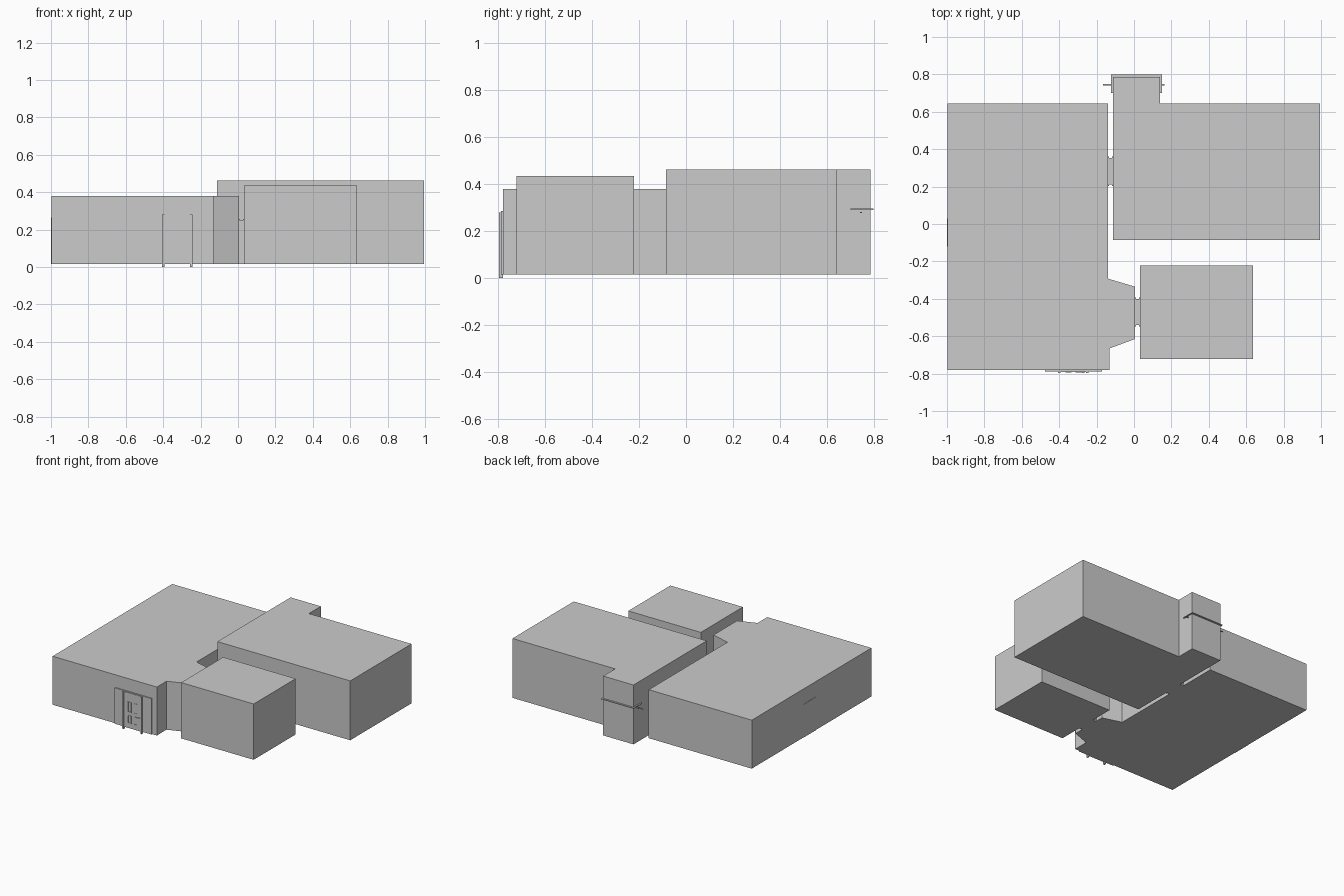
import bpy, bmesh

if "Cube" in bpy.data.objects:
    bpy.data.objects.remove(bpy.data.objects["Cube"])

FLOOR = 0.015


def prism(name, pts, z0, z1):
    """Extrude a plan outline from z0 to z1."""
    bm = bmesh.new()
    base = bm.faces.new([bm.verts.new((x, y, z0)) for x, y in pts])
    ext = bmesh.ops.extrude_face_region(bm, geom=[base])
    top = [v for v in ext["geom"] if isinstance(v, bmesh.types.BMVert)]
    bmesh.ops.translate(bm, verts=top, vec=(0, 0, z1 - z0))
    bmesh.ops.recalc_face_normals(bm, faces=bm.faces)
    mesh = bpy.data.meshes.new(name)
    bm.to_mesh(mesh)
    bm.free()
    ob = bpy.data.objects.new(name, mesh)
    bpy.context.collection.objects.link(ob)
    return ob


def box(name, x0, x1, y0, y1, z0, z1):
    return prism(name, [(x0, y0), (x1, y0), (x1, y1), (x0, y1)], z0, z1)


# Main hall with the splayed bay on its right side
prism("main_hall", [(-0.998, -0.78), (-0.13, -0.78), (-0.13, -0.665),
                    (0.005, -0.615), (0.005, -0.335), (-0.14, -0.292),
                    (-0.14, 0.643), (-0.998, 0.643)], FLOOR, 0.38)

# Large room with the chimney alcove at the back
prism("large_room", [(-0.112, -0.086), (0.995, -0.086), (0.995, 0.643),
                     (0.14, 0.643), (0.14, 0.785), (-0.112, 0.785)],
      FLOOR, 0.462)

# Small room
box("small_room", 0.032, 0.636, -0.722, -0.222, FLOOR, 0.435)

# Doorway passages between the rooms
for name, x0, x1, yc in (("large_room_doorway", -0.14, -0.112, 0.282),
                         ("small_room_doorway", 0.005, 0.032, -0.47)):
    box(name, x0, x1, yc - 0.07, yc + 0.07, FLOOR, 0.25)
    # Slim casing on both ends of the passage
    for side, a, b in (("a", x0, x0 + 0.006), ("b", x1 - 0.006, x1)):
        box(name + "_casing_" + side, a, b, yc - 0.078, yc + 0.078, FLOOR, 0.256)

# Mantel shelf and thin rod poking through the chimney walls
box("mantel_shelf", -0.122, 0.15, 0.70, 0.798, 0.290, 0.295)
box("mantel_rod", -0.166, 0.162, 0.741, 0.749, 0.277, 0.281)

# Front entrance: surround, leaf and jambs
box("entrance_surround", -0.475, -0.17, -0.788, -0.78, FLOOR, 0.285)
box("entrance_leaf", -0.40, -0.25, -0.791, -0.78, FLOOR, 0.28)
for i, x in enumerate((-0.40, -0.25)):
    box(f"entrance_jamb_{i}", x - 0.006, x + 0.006, -0.797, -0.78, 0.0, 0.28)

# Raised moulding around the four door panels
for i, x in enumerate((-0.365, -0.313)):
    for j, (z0, z1) in enumerate(((0.052, 0.112), (0.135, 0.212))):
        n = f"door_panel_{i}{j}"
        y0, y1, w, t = -0.794, -0.79, 0.03, 0.005
        box(n + "_left", x, x + t, y0, y1, z0, z1)
        box(n + "_right", x + w - t, x + w, y0, y1, z0, z1)
        box(n + "_bottom", x + t, x + w - t, y0, y1, z0, z0 + t)
        box(n + "_top", x + t, x + w - t, y0, y1, z1 - t, z1)
box("door_handle", -0.28, -0.264, -0.797, -0.79, 0.11, 0.116)

# Side door on the left wall
box("side_door", -1.0, -0.998, -0.12, 0.03, FLOOR, 0.265)
